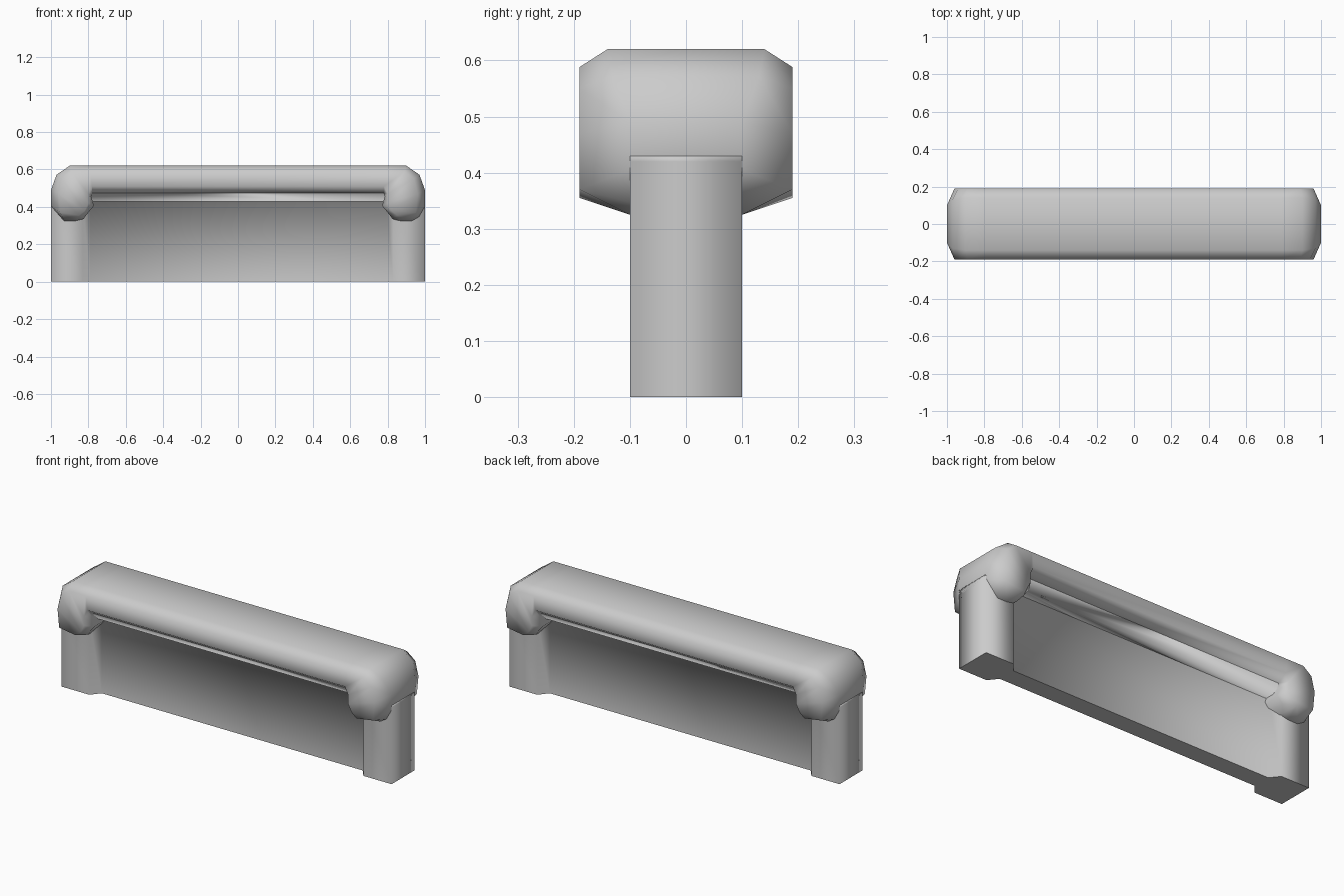
import bpy, bmesh

if "Cube" in bpy.data.objects:
    bpy.data.objects.remove(bpy.data.objects["Cube"])

grey = bpy.data.materials.new("plain grey")
grey.diffuse_color = (0.6, 0.6, 0.6, 1)
grey.use_nodes = True
grey.node_tree.nodes["Principled BSDF"].inputs["Base Color"].default_value = grey.diffuse_color


def finish(name, bm, flat_bottom=False):
    bmesh.ops.recalc_face_normals(bm, faces=bm.faces)
    for f in bm.faces:
        f.smooth = not (flat_bottom and f.calc_center_median().z < 0.01)
    mesh = bpy.data.meshes.new(name)
    bm.to_mesh(mesh)
    bm.free()
    mesh.materials.append(grey)
    ob = bpy.data.objects.new(name, mesh)
    bpy.context.collection.objects.link(ob)
    return ob


def loft(bm, rings):
    """Skin a list of closed rings of equal length and cap both ends."""
    rows = [[bm.verts.new(p) for p in r] for r in rings]
    n = len(rows[0])
    for a, b in zip(rows, rows[1:]):
        for i in range(n):
            j = (i + 1) % n
            bm.faces.new((a[i], a[j], b[j], b[i]))
    bm.faces.new(rows[0])
    bm.faces.new(rows[-1])


# Wall and end posts: one plan outline raised from the ground; the wall
# flares out at the top into the underside of the coping
quarter = [(0.79, 0.05), (0.83, 0.10), (1.0, 0.10)]
plan = quarter + [(x, -y) for x, y in reversed(quarter)]
plan += [(-x, -y) for x, y in plan]


def flare(x, y):
    return (x, y * 2.8 if abs(x) < 0.8 else y)


bm = bmesh.new()
loft(bm, [[(x, y, 0) for x, y in plan],
          [(x, y, 0.474 if abs(x) < 0.8 else 0.42) for x, y in plan],
          [(*flare(x, y), 0.476 if abs(x) < 0.8 else 0.43) for x, y in plan]])
finish("wall_and_posts", bm, flat_bottom=True)

# Coping: half cross-sections (outer, outer side, inner side, inner) swept
# along the top and bent down over both ends
sections = [
    [(0.79, 0.14, 0.62), (0.79, 0.19, 0.588), (0.78, 0.19, 0.51), (0.78, 0.14, 0.475)],
    [(0.90, 0.14, 0.62), (0.89, 0.19, 0.588), (0.80, 0.19, 0.47), (0.785, 0.14, 0.455)],
    [(0.97, 0.13, 0.572), (0.94, 0.19, 0.55), (0.80, 0.19, 0.42), (0.77, 0.14, 0.406)],
    [(1.0, 0.10, 0.49), (0.96, 0.19, 0.47), (0.82, 0.19, 0.38), (0.80, 0.14, 0.37)],
    [(1.0, 0.10, 0.405), (0.95, 0.19, 0.37), (0.85, 0.19, 0.355), (0.825, 0.12, 0.338)],
    [(0.97, 0.09, 0.345), (0.93, 0.10, 0.325), (0.87, 0.10, 0.325), (0.84, 0.09, 0.33)],
]


def ring(half, side):
    pts = half + [(x, -y, z) for x, y, z in reversed(half)]
    return [(side * x, y, z) for x, y, z in pts]


bm = bmesh.new()
loft(bm, [ring(s, -1) for s in reversed(sections)] + [ring(s, 1) for s in sections])
finish("coping", bm)
